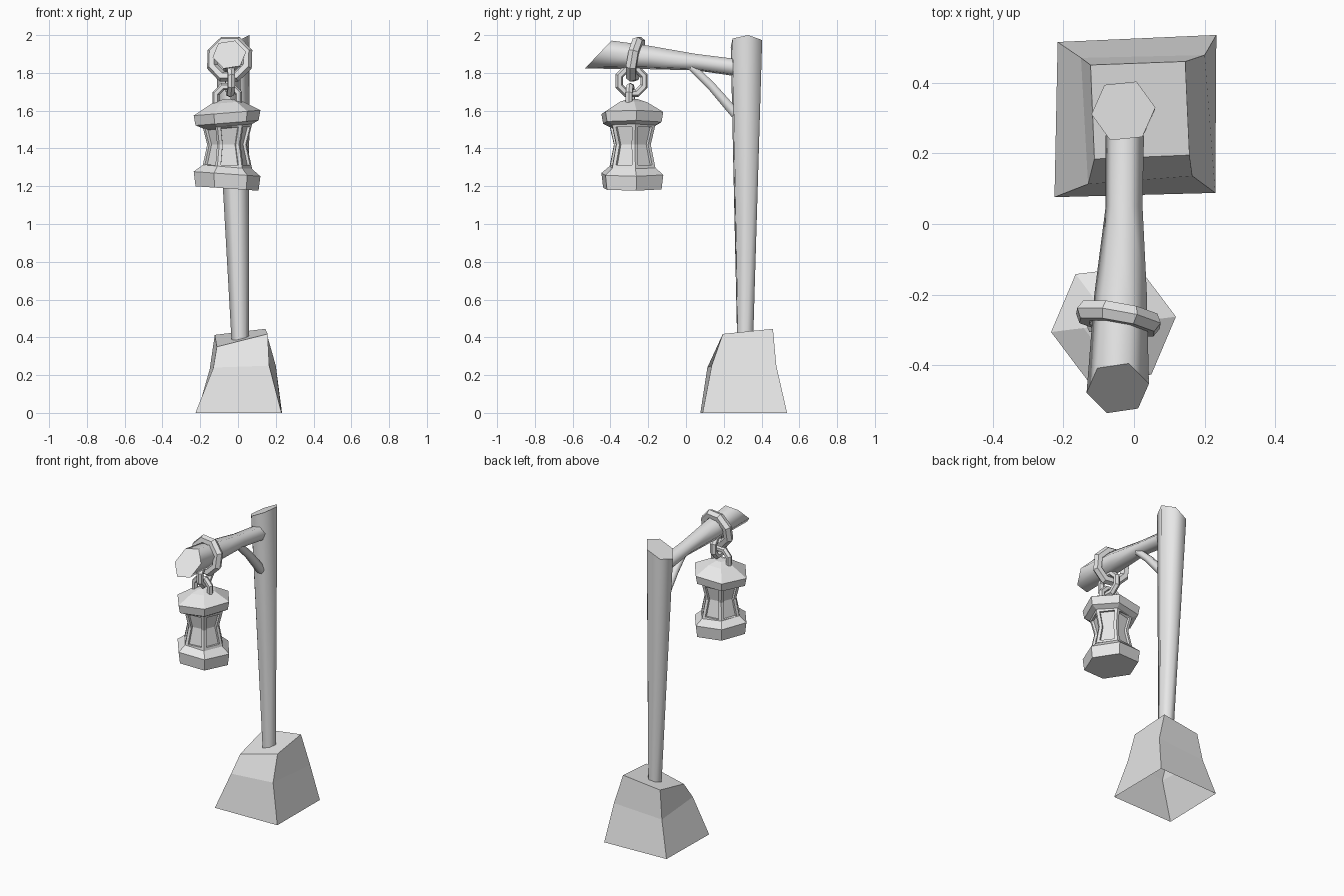
import bpy, bmesh
from math import cos, sin, radians, pi
from mathutils import Matrix, Vector

if "Cube" in bpy.data.objects:
    bpy.data.objects.remove(bpy.data.objects["Cube"])

grey = bpy.data.materials.new("plain_grey")
grey.use_nodes = True
grey.diffuse_color = (0.8, 0.8, 0.8, 1)
grey.node_tree.nodes["Principled BSDF"].inputs["Base Color"].default_value = (0.8, 0.8, 0.8, 1)


def make(name, bm):
    mesh = bpy.data.meshes.new(name)
    bm.to_mesh(mesh)
    bm.free()
    mesh.materials.append(grey)
    obj = bpy.data.objects.new(name, mesh)
    bpy.context.collection.objects.link(obj)
    return obj


def loft(rings, caps=True, smooth=False):
    """Skin a list of equal-length point rings, with optional end caps."""
    bm = bmesh.new()
    loops = [[bm.verts.new(p) for p in ring] for ring in rings]
    n = len(loops[0])
    for a, b in zip(loops, loops[1:]):
        for i in range(n):
            j = (i + 1) % n
            bm.faces.new((a[i], a[j], b[j], b[i])).smooth = smooth
    if caps:
        for loop in (loops[0][::-1], loops[-1]):
            for edge in bm.faces.new(loop).edges:
                edge.smooth = False
        bmesh.ops.recalc_face_normals(bm, faces=bm.faces[:])
    return bm


def polygon(r, phase, n=6):
    return [(r * cos(radians(phase) + 2 * pi * i / n),
             r * sin(radians(phase) + 2 * pi * i / n)) for i in range(n)]


def hex_lathe(profile, centre, phase):
    return [[Vector((centre[0] + u, centre[1] + v, z)) for u, v in polygon(r, phase)]
            for r, z in profile]


# Stone base: uneven tapered block, open underneath
base_rings = [
    [(-.225, .076, 0), (.23, .088, 0), (.233, .535, 0), (-.216, .515, 0)],
    [(-.13, .113, .24), (.165, .136, .25), (.2, .478, .25), (-.15, .47, .23)],
    [(-.112, .184, .35), (.157, .195, .418), (.145, .46, .445), (-.123, .45, .413)],
]
bm = loft(base_rings, caps=False)
bm.verts.ensure_lookup_table()
bm.faces.new(bm.verts[-4:])
make("stone_base", bm)

# Post: widens upward, with a slanted cut on top
foot = [Vector((.012 + u, .313 + v, .37)) for u, v in polygon(.046, 6)]
head = [Vector((-.03 + u, .32 + v, 1.955 + .5 * u)) for u, v in polygon(.091, 6)]
make("post", loft([foot, head], smooth=True))

# Beam: flares to an angled cut at the front
beam_rings = []
for y, x, z, r, slant in ((-.465, -.046, 1.897, .083, .9), (-.2, -.038, 1.882, .07, 0),
                          (.05, -.028, 1.857, .049, 0), (.25, -.026, 1.83, .051, 0)):
    beam_rings.append([Vector((x + 1.08 * u, y + slant * v, z + .95 * v))
                       for u, v in polygon(r, 10)])
make("beam", loft(beam_rings, smooth=True))

# Diagonal brace between beam and post
brace_rings = []
for y, z, r in ((.02, 1.84, .024), (.13, 1.735, .026), (.26, 1.585, .03)):
    brace_rings.append([Vector((-.012 + u, y + .7 * v, z + .7 * v))
                        for u, v in polygon(r, 0)])
make("brace", loft(brace_rings, smooth=True))


# Hanging ring and chain links
def link(name, centre, major, minor, turn, spin=22.5):
    bpy.ops.mesh.primitive_torus_add(major_segments=8, minor_segments=6,
                                     major_radius=major, minor_radius=minor)
    obj = bpy.context.object
    obj.name = name
    obj.data.materials.append(grey)
    obj.matrix_world = (Matrix.Translation(centre) @ turn
                        @ Matrix.Rotation(pi / 2, 4, 'X')
                        @ Matrix.Rotation(radians(spin), 4, 'Z'))


link("beam_ring", (-.044, -.267, 1.872), .1, .03,
     Matrix.Rotation(-.18, 4, 'Z') @ Matrix.Rotation(-.17, 4, 'X'))
link("upper_link", (-.042, -.288, 1.757), .071, .021, Matrix.Rotation(pi / 2 + .1, 4, 'Z'))
link("lower_link", (-.056, -.295, 1.667), .065, .02, Matrix.Rotation(-.1, 4, 'Z'))

# Lantern: tilted roof, tilted base and a waisted body
centre = (-.058, -.284)


def tilt(rings, amount):
    for ring in rings:
        for p in ring:
            p.z += amount * (p.x - centre[0])
    return rings


roof = [(.1, 1.5), (.125, 1.515), (.168, 1.535), (.178, 1.588), (.085, 1.642), (.03, 1.66)]
make("lantern_roof", loft(tilt(hex_lathe(roof, centre, 7), .08)))

floor = [(.168, 1.188), (.178, 1.265), (.128, 1.305), (.1, 1.31)]
make("lantern_floor", loft(tilt(hex_lathe(floor, centre, 7), -.07)))

body = [(.133, 1.295), (.106, 1.42), (.134, 1.53)]
bm = loft(hex_lathe(body, centre, 7))
sides = [f for f in bm.faces if len(f.verts) == 4]

# Recessed window on each side of the body
for i in range(6):
    bmesh.ops.inset_region(bm, faces=[sides[i], sides[i + 6]], thickness=.018,
                           depth=0, use_boundary=True, use_even_offset=True)
    bmesh.ops.inset_region(bm, faces=[sides[i], sides[i + 6]], thickness=.002,
                           depth=-.014, use_boundary=True, use_even_offset=True)
make("lantern_body", bm)
